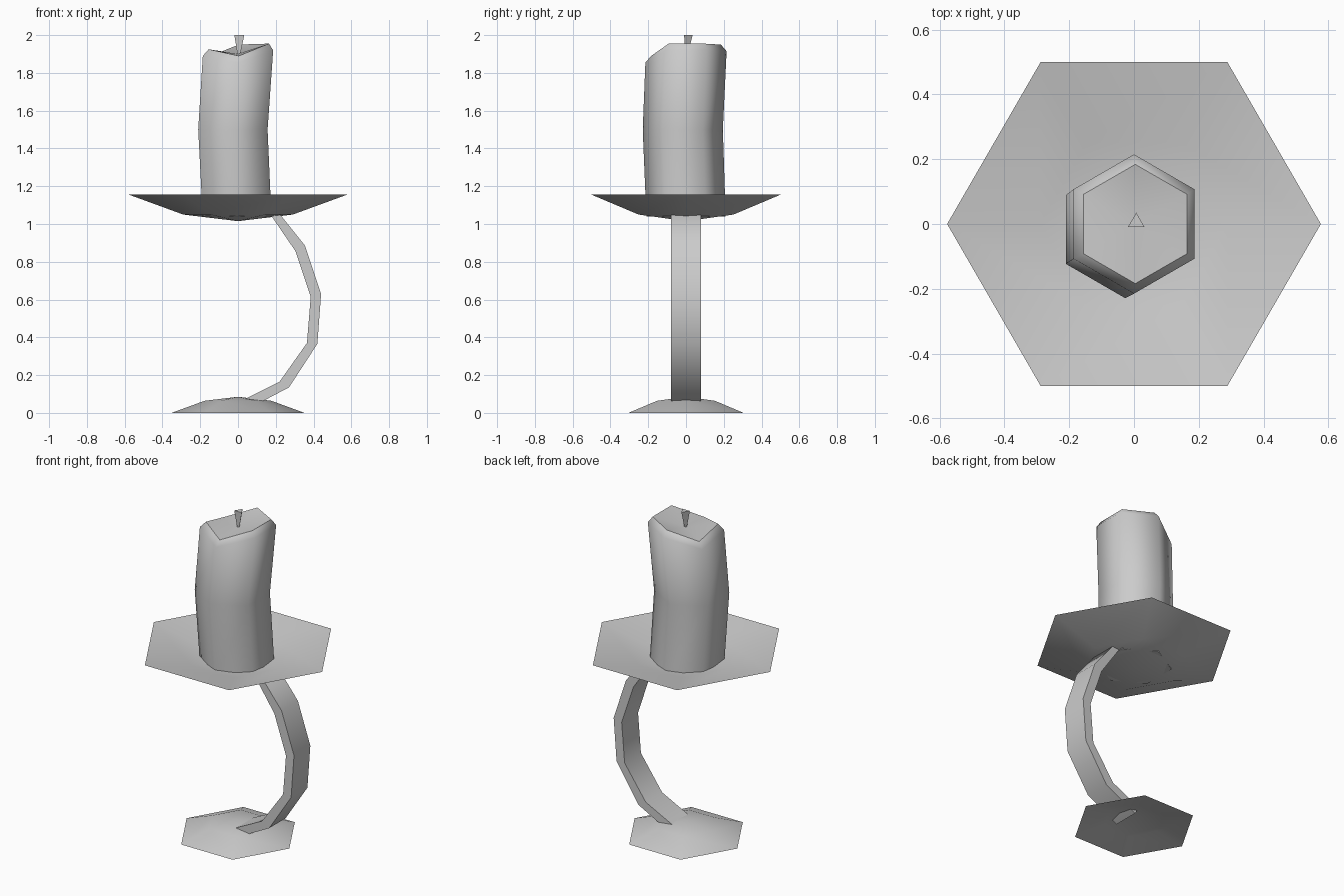
import bpy, bmesh, math
from mathutils import Vector

cube = bpy.data.objects.get("Cube")
if cube:
    bpy.data.objects.remove(cube, do_unlink=True)

grey = bpy.data.materials.new("plain grey")
grey.use_nodes = True
COLOUR = (0.6, 0.6, 0.6, 1)
grey.diffuse_color = COLOUR
grey.node_tree.nodes["Principled BSDF"].inputs["Base Color"].default_value = COLOUR


def ring(radius, z, sides=6, turn=0, cx=0, cy=0, heights=None):
    """Polygon of points; heights optionally shifts z per corner."""
    pts = []
    for i in range(sides):
        a = math.radians(turn) + math.tau * i / sides
        dz = heights[i] if heights else 0
        pts.append(Vector((cx + radius * math.cos(a), cy + radius * math.sin(a), z + dz)))
    return pts


def loft(name, rings, start=None, end=None, sharp_rings=(), angle=75):
    """Skin the rings in order; ends close to a point, or flat when None."""
    bm = bmesh.new()
    loops = [[bm.verts.new(p) for p in r] for r in rings]
    n = len(loops[0])
    for a, b in zip(loops, loops[1:]):
        for i in range(n):
            j = (i + 1) % n
            bm.faces.new((a[i], a[j], b[j], b[i]))
    for loop, tip in ((loops[0], start), (loops[-1], end)):
        if tip is None:
            bm.faces.new(loop)
        else:
            v = bm.verts.new(tip)
            for i in range(n):
                bm.faces.new((loop[i], loop[(i + 1) % n], v))
    bmesh.ops.recalc_face_normals(bm, faces=bm.faces)
    for f in bm.faces:
        f.smooth = True
    for e in bm.edges:
        e.smooth = e.calc_face_angle(0) < math.radians(angle)
    for k in sharp_rings:
        for i in range(n):
            bm.edges.get((loops[k][i], loops[k][(i + 1) % n])).smooth = False
    mesh = bpy.data.meshes.new(name)
    bm.to_mesh(mesh)
    bm.free()
    mesh.materials.append(grey)
    obj = bpy.data.objects.new(name, mesh)
    bpy.context.collection.objects.link(obj)
    return obj


def dish(name, z, scale, flip):
    """Shallow six-sided dish; the flipped one serves as the foot."""
    s = -scale if flip else scale
    rings = [ring(r * scale, z + h * s)
             for r, h in ((0.29, -0.105), (0.577, 0), (0.29, -0.055))]
    return loft(name, rings, (0, 0, z - 0.14 * s), (0, 0, z - 0.11 * s), sharp_rings=(1,))


dish("drip_plate", 1.155, 1, False)
dish("foot", 0, 0.61, True)

# Curved flat arm: inner and outer edge of the bow, seen side on
inner = [(0.03, 0.07), (0.22, 0.165), (0.365, 0.37), (0.385, 0.615), (0.305, 0.855), (0.165, 1.06)]
outer = [(0.06, 0.025), (0.27, 0.135), (0.42, 0.365), (0.44, 0.63), (0.355, 0.885), (0.215, 1.06)]
W = 0.08
loft("curved_arm", [[(a[0], -W, a[1]), (b[0], -W, b[1]), (b[0], W, b[1]), (a[0], W, a[1])]
                    for a, b in zip(inner, outer)])

# Candle: leaning hexagonal wax with an uneven melted rim
rim = (0.045, 0.04, -0.025, 0.015, -0.02, 0.045)
loft("candle", [
    ring(0.21, 1.04, turn=30, cx=-0.005),
    ring(0.212, 1.5, turn=30, cx=-0.027, cy=-0.017),
    ring(0.215, 1.875, turn=30, heights=rim),
    ring(0.184, 1.91, turn=30, cx=0.004, heights=rim),
], end=(0, 0, 1.9), sharp_rings=(0, 3))

# Wick: small three-sided spike, wider at the top
loft("wick", [ring(0.006, 1.885, 3, 90, 0.004), ring(0.03, 2.0, 3, 90, 0.007, 0.005)])
